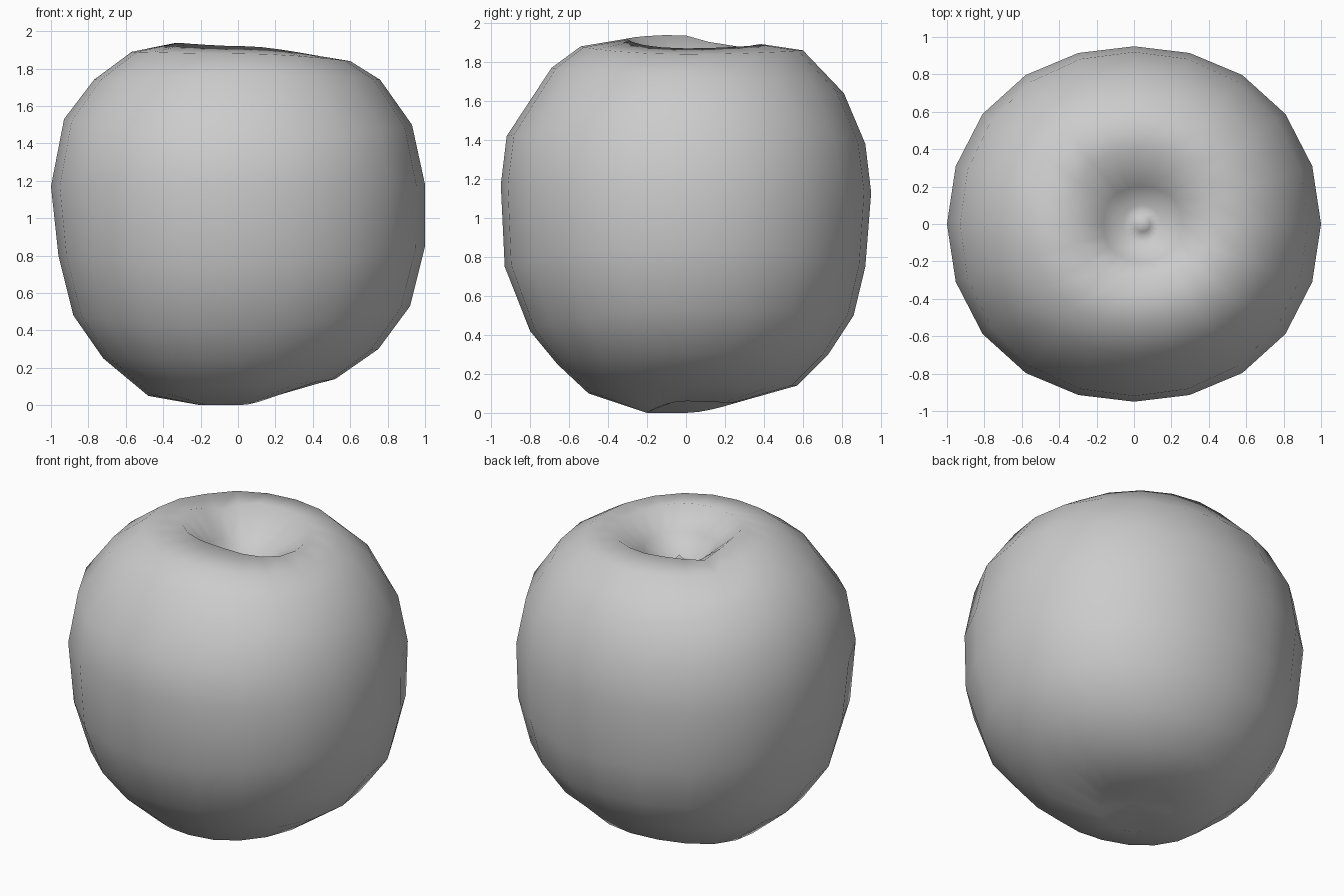
import bpy, bmesh
from math import sin, cos, pi, exp

cube = bpy.data.objects.get("Cube")
if cube:
    bpy.data.objects.remove(cube, do_unlink=True)

SEGMENTS = 20

# Outer skin: (radius, height) from base to rim, matched ring by ring
right_side = [(.2, .06), (.52, .14), (.75, .3), (.92, .53), (1, .85), (1, 1.18),
              (.93, 1.5), (.76, 1.74), (.6, 1.84), (.4, 1.87), (.23, 1.77)]
back_side = [(.25, .05), (.57, .14), (.73, .3), (.86, .5), (.92, .75), (.95, 1.13),
             (.92, 1.38), (.81, 1.64), (.6, 1.86), (.4, 1.89), (.2, 1.73)]
left_side = [(.2, 0), (.48, .05), (.72, .25), (.88, .48), (.96, .8), (1, 1.17),
             (.93, 1.53), (.77, 1.74), (.57, 1.89), (.36, 1.94), (.2, 1.78)]
front_side = [(.2, 0), (.5, .1), (.66, .25), (.8, .42), (.93, .75), (.95, 1.17),
              (.92, 1.42), (.69, 1.77), (.54, 1.88), (.3, 1.92), (.2, 1.78)]
# Pit floor and the stub of the stem, the same all round
for side in (right_side, back_side, left_side, front_side):
    side += [(.1, 1.66), (.04, 1.67)]


def skin_point(ring, angle):
    """Blend the four side profiles round the fruit."""
    c, s = cos(angle), sin(angle)
    across = right_side if c > 0 else left_side
    along = back_side if s > 0 else front_side
    r, z = (c * c * a + s * s * b for a, b in zip(across[ring], along[ring]))
    r *= 1 + .02 * sin(2 * angle) ** 2
    x, y = r * c, r * s
    if z > 1.6:
        # Off-centre pit, with a groove towards the back
        x += .05 * max(0, 1 - r / .6)
        z -= .07 * exp(-((x + .33) ** 2 + (y - .24) ** 2) / .02)
    return x, y, z


bm = bmesh.new()
rings = [[bm.verts.new(skin_point(k, 2 * pi * i / SEGMENTS)) for i in range(SEGMENTS)]
         for k in range(len(front_side))]
for low, high in zip(rings, rings[1:]):
    for i in range(SEGMENTS):
        j = (i + 1) % SEGMENTS
        bm.faces.new((low[i], low[j], high[j], high[i]))

# Close the base dimple and the stem stub
base = bm.verts.new((0, 0, .08))
stub = bm.verts.new((.05, 0, 1.72))
for i in range(SEGMENTS):
    j = (i + 1) % SEGMENTS
    bm.faces.new((base, rings[0][j], rings[0][i]))
    bm.faces.new((stub, rings[-1][i], rings[-1][j]))

bmesh.ops.recalc_face_normals(bm, faces=bm.faces)
for face in bm.faces:
    face.smooth = True
mesh = bpy.data.meshes.new("fruit_body")
bm.to_mesh(mesh)
bm.free()
fruit = bpy.data.objects.new("fruit_body", mesh)
bpy.context.collection.objects.link(fruit)

# Plain grey skin
skin = bpy.data.materials.new("light_grey")
skin.use_nodes = True
colour = (.6, .6, .6, 1)
skin.diffuse_color = colour
skin.node_tree.nodes["Principled BSDF"].inputs["Base Color"].default_value = colour
mesh.materials.append(skin)
